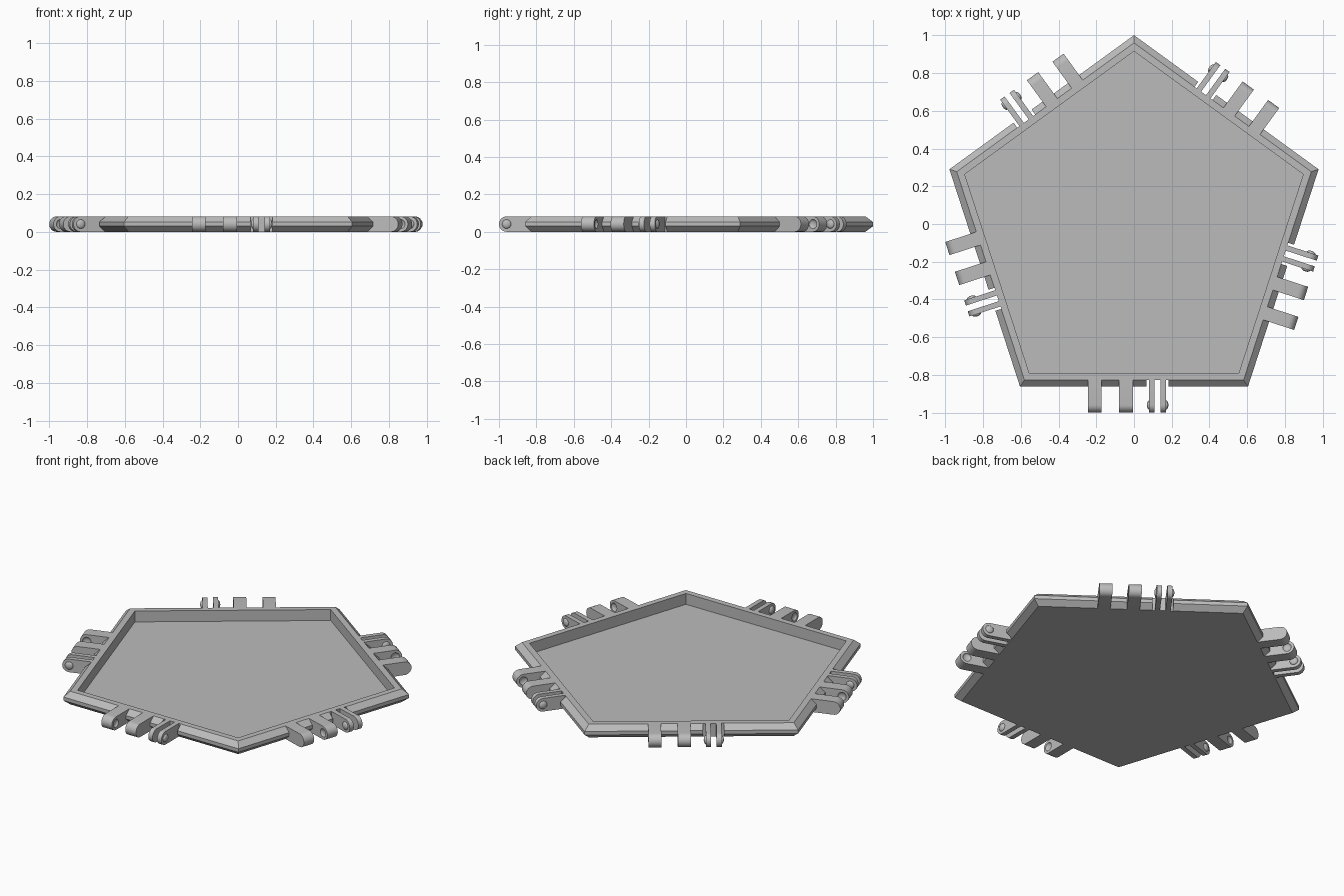
import bpy, bmesh, math
from mathutils import Matrix

cube = bpy.data.objects.get("Cube")
if cube:
    bpy.data.objects.remove(cube, do_unlink=True)

H = 0.082            # tray height
MID = H / 2
CENTRE_Y = -0.028    # pentagon centre
RIDGE = 0.799        # distance from centre to the flat rim's outer edge
PIVOT = 0.931        # distance from centre to the hinge axis
PAIR_X = 0.125       # middle of the thin plate pair along an edge

grey = bpy.data.materials.new("plastic_grey")
grey.use_nodes = True
colour = (0.5, 0.5, 0.5, 1)
grey.diffuse_color = colour
grey.node_tree.nodes["Principled BSDF"].inputs["Base Color"].default_value = colour


def make_object(name, bm):
    bmesh.ops.recalc_face_normals(bm, faces=bm.faces)
    mesh = bpy.data.meshes.new(name)
    bm.to_mesh(mesh)
    bm.free()
    mesh.materials.append(grey)
    obj = bpy.data.objects.new(name, mesh)
    bpy.context.collection.objects.link(obj)
    return obj


def activate(obj):
    bpy.ops.object.select_all(action='DESELECT')
    obj.select_set(True)
    bpy.context.view_layer.objects.active = obj


def cut(obj, cutter):
    mod = obj.modifiers.new("cut", 'BOOLEAN')
    mod.operation = 'DIFFERENCE'
    mod.solver = 'EXACT'
    mod.object = cutter
    activate(obj)
    bpy.ops.object.modifier_apply(modifier=mod.name)
    bpy.data.objects.remove(cutter, do_unlink=True)


def add_tab(bm, x0, x1):
    """Bar with a rounded outer end, extruded along the edge."""
    root = -RIDGE + 0.004
    profile = [(root, H), (root, 0)]
    for i in range(17):
        a = -math.pi / 2 - math.pi * i / 16
        profile.append((-PIVOT + MID * math.cos(a), MID + MID * math.sin(a)))
    face = bm.faces.new([bm.verts.new((x0, y, z)) for y, z in profile])
    out = bmesh.ops.extrude_face_region(bm, geom=[face])
    moved = [v for v in out["geom"] if isinstance(v, bmesh.types.BMVert)]
    bmesh.ops.translate(bm, verts=moved, vec=(x1 - x0, 0, 0))


def add_dome(bm, x, radius):
    """Flattened ball on the hinge axis."""
    place = Matrix.Translation((x, -PIVOT, MID)) @ Matrix.Diagonal((0.5, 1, 1, 1))
    bmesh.ops.create_uvsphere(bm, u_segments=20, v_segments=12, radius=radius, matrix=place)


# Tray: pentagon rings lofted from the floor's underside over the rim to the floor
bm = bmesh.new()
rings = []
for apothem, z in ((RIDGE, 0), (0.832, 0.03), (0.832, H - 0.03), (RIDGE, H), (0.763, H), (0.763, 0.014)):
    r = apothem / math.cos(math.pi / 5)
    angles = [math.pi / 2 + k * math.tau / 5 for k in range(5)]
    rings.append([bm.verts.new((r * math.cos(a), r * math.sin(a), z)) for a in angles])
for low, high in zip(rings, rings[1:]):
    for k in range(5):
        n = (k + 1) % 5
        bm.faces.new((low[k], low[n], high[n], high[k]))
bm.faces.new(rings[0])
bm.faces.new(rings[-1])
tray = make_object("tray", bm)
tray.location.y = CENTRE_Y

# Clearance notches in the rim behind each plate pair
bm = bmesh.new()
for k in range(5):
    place = (Matrix.Rotation(k * math.tau / 5, 4, 'Z')
             @ Matrix.Translation((PAIR_X, -RIDGE - 0.05, MID))
             @ Matrix.Diagonal((0.118, 0.1, 0.2, 1)))
    bmesh.ops.create_cube(bm, size=1, matrix=place)
notches = make_object("notch_cutter", bm)
notches.location.y = CENTRE_Y
notches.hide_render = True
bpy.context.view_layer.update()
cut(tray, notches)

# Thick knuckles with dimples on their facing sides
bm = bmesh.new()
for x0, x1 in ((-0.245, -0.172), (-0.079, -0.005)):
    add_tab(bm, x0, x1)
knuckles = make_object("hinge_knuckles", bm)
bm = bmesh.new()
for x in (-0.172, -0.079):
    add_dome(bm, x, 0.025)
dimples = make_object("dimple_cutter", bm)
dimples.hide_render = True
cut(knuckles, dimples)

# Thin plate pair with domes on the outer sides
bm = bmesh.new()
for side in (-1, 1):
    add_tab(bm, PAIR_X + side * 0.016, PAIR_X + side * 0.045)
    add_dome(bm, PAIR_X + side * 0.045, 0.024)
plates = make_object("hinge_plates", bm)

# Repeat the hinge parts on all five edges
for part in (knuckles, plates):
    activate(part)
    bpy.ops.object.shade_smooth_by_angle(angle=math.radians(30))
    part.location.y = CENTRE_Y
    for k in range(1, 5):
        twin = part.copy()
        twin.name = f"{part.name}_{k + 1}"
        twin.rotation_euler.z = k * math.tau / 5
        bpy.context.collection.objects.link(twin)
